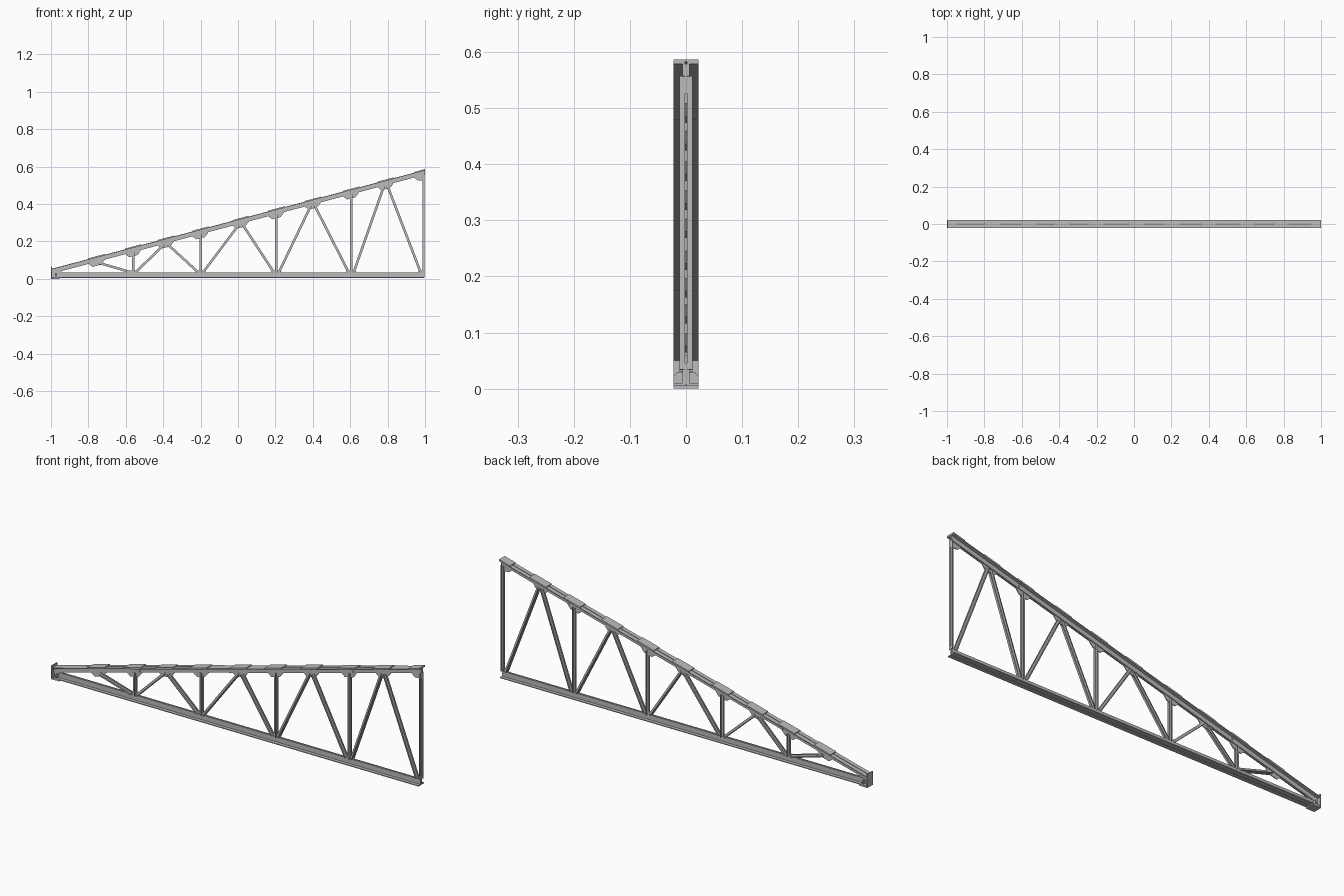
import bpy, bmesh
from mathutils import Vector

if "Cube" in bpy.data.objects:
    bpy.data.objects.remove(bpy.data.objects["Cube"])

steel = bpy.data.materials.new("grey_steel")
steel.diffuse_color = (0.5, 0.5, 0.5, 1)
steel.use_nodes = True
steel.node_tree.nodes["Principled BSDF"].inputs["Base Color"].default_value = steel.diffuse_color

GAP = 0.002      # half the gap between paired angles
SLOPE = 0.265


def top(x):
    """Height of the top chord's upper face."""
    return 0.583 + SLOPE * (x - 1)


def prism(name, ring, sweep):
    """Extrude a closed ring of 3D points along a vector."""
    bm = bmesh.new()
    face = bm.faces.new([bm.verts.new(p) for p in ring])
    ext = bmesh.ops.extrude_face_region(bm, geom=[face], use_keep_orig=True)
    bmesh.ops.translate(bm, vec=sweep, verts=[v for v in ext["geom"] if isinstance(v, bmesh.types.BMVert)])
    bmesh.ops.recalc_face_normals(bm, faces=bm.faces)
    mesh = bpy.data.meshes.new(name)
    bm.to_mesh(mesh)
    bm.free()
    mesh.materials.append(steel)
    ob = bpy.data.objects.new(name, mesh)
    bpy.context.collection.objects.link(ob)
    return ob


def plate(name, pts, half=GAP):
    """Plate drawn in the xz plane, centred on y = 0."""
    return prism(name, [Vector((x, -half, z)) for x, z in pts], Vector((0, 2 * half, 0)))


def rect(name, x0, x1, z0, z1, half):
    return plate(name, [(x0, z0), (x1, z0), (x1, z1), (x0, z1)], half)


def double_angle(name, a, b, up, leg, width, t=0.003):
    """Back-to-back angles: flange on line a-b, legs pointing along up."""
    a, b, up = Vector((a[0], 0, a[1])), Vector((b[0], 0, b[1])), Vector((up[0], 0, up[1]))
    profile = [(GAP, 0), (width, 0), (width, t), (GAP + t, t), (GAP + t, leg), (GAP, leg)]
    ob = prism(name, [a + up * u + Vector((0, y, 0)) for y, u in profile], b - a)
    ob.modifiers.new("other_side", "MIRROR").use_axis = (False, True, False)
    return ob


def web(name, a, b, leg=0.013, width=0.012):
    """Web member centred on the line a-b."""
    d = (Vector(b) - Vector(a)).normalized()
    n = Vector((d.y, -d.x))
    off = n * leg / 2
    return double_angle(name, Vector(a) + off, Vector(b) + off, -n, leg, width)


# Chords; the top one is in three butted lengths with plumb-cut ends
for x0, x1 in ((-0.995, -0.531), (-0.529, 0.629), (0.631, 1.0)):
    double_angle("top_chord", (x0, top(x0)), (x1, top(x1)), (0, -1), 0.026, 0.022, 0.004)
double_angle("bottom_chord", (-0.99, 0.006), (0.995, 0.006), (0, 1), 0.028, 0.022, 0.004)

# Web members
bottom_nodes = [-0.56, -0.2, 0.205, 0.605, 0.99]
top_nodes = [-0.755, -0.385, 0.015, 0.4, 0.79]
for x in bottom_nodes[:-1]:
    web("vertical", (x, 0.03), (x, top(x) - 0.028))
double_angle("end_vertical", (0.998, 0.034), (0.998, 0.557), (-1, 0), 0.012, 0.012)
for i, xt in enumerate(top_nodes):
    zt = top(xt) - 0.032
    if i > 0:
        web("rising_diagonal", (bottom_nodes[i - 1] + 0.014, 0.036), (xt - 0.01, zt))
    web("falling_diagonal", (xt + 0.01, zt), (bottom_nodes[i] - 0.014, 0.036))

# Gussets under the top chord and seat plates on top of it
for x in top_nodes + bottom_nodes[:-1]:
    shape = [(-0.04, -0.004), (-0.04, -0.03), (-0.022, -0.048), (0.022, -0.048), (0.04, -0.03), (0.04, -0.004)]
    plate("top_gusset", [(x + dx, top(x + dx) + dz) for dx, dz in shape])
    ends = (x - 0.045, x + 0.045)
    plate("seat_plate", [(ends[0], top(ends[0])), (ends[1], top(ends[1])),
                         (ends[1], top(ends[1]) + 0.004), (ends[0], top(ends[0]) + 0.004)], 0.022)
plate("end_gusset", [(0.94, top(0.94) - 0.004), (0.94, 0.545), (0.96, 0.526), (0.998, 0.526), (0.998, top(0.998) - 0.004)])
plate("end_seat_plate", [(0.94, top(0.94)), (1, top(1)), (1, top(1) + 0.004), (0.94, top(0.94) + 0.004)], 0.022)

# Gussets inside the bottom chord
for x in bottom_nodes[:-1]:
    plate("bottom_gusset", [(x - 0.03, 0.007), (x + 0.03, 0.007), (x + 0.03, 0.036),
                            (x + 0.02, 0.046), (x - 0.02, 0.046), (x - 0.03, 0.036)])
plate("end_bottom_gusset", [(0.96, 0.007), (0.997, 0.007), (0.997, 0.046), (0.97, 0.046), (0.96, 0.036)])

# Bearing shoe at the low end
rect("base_plate", -1, -0.955, 0, 0.006, 0.022)
rect("end_plate", -1, -0.995, 0.006, 0.066, 0.022)
plate("heel_gusset", [(-0.995, 0.007), (-0.945, 0.007), (-0.945, 0.06), (-0.995, 0.049)])
# Chamfered stiffeners
for s in (-1, 1):
    pts = [(0.006, 0.01), (0.022, 0.01), (0.022, 0.022), (0.016, 0.029), (0.006, 0.029)]
    prism("shoe_stiffener", [Vector((-0.975, s * y, z)) for y, z in pts], Vector((0.004, 0, 0)))
